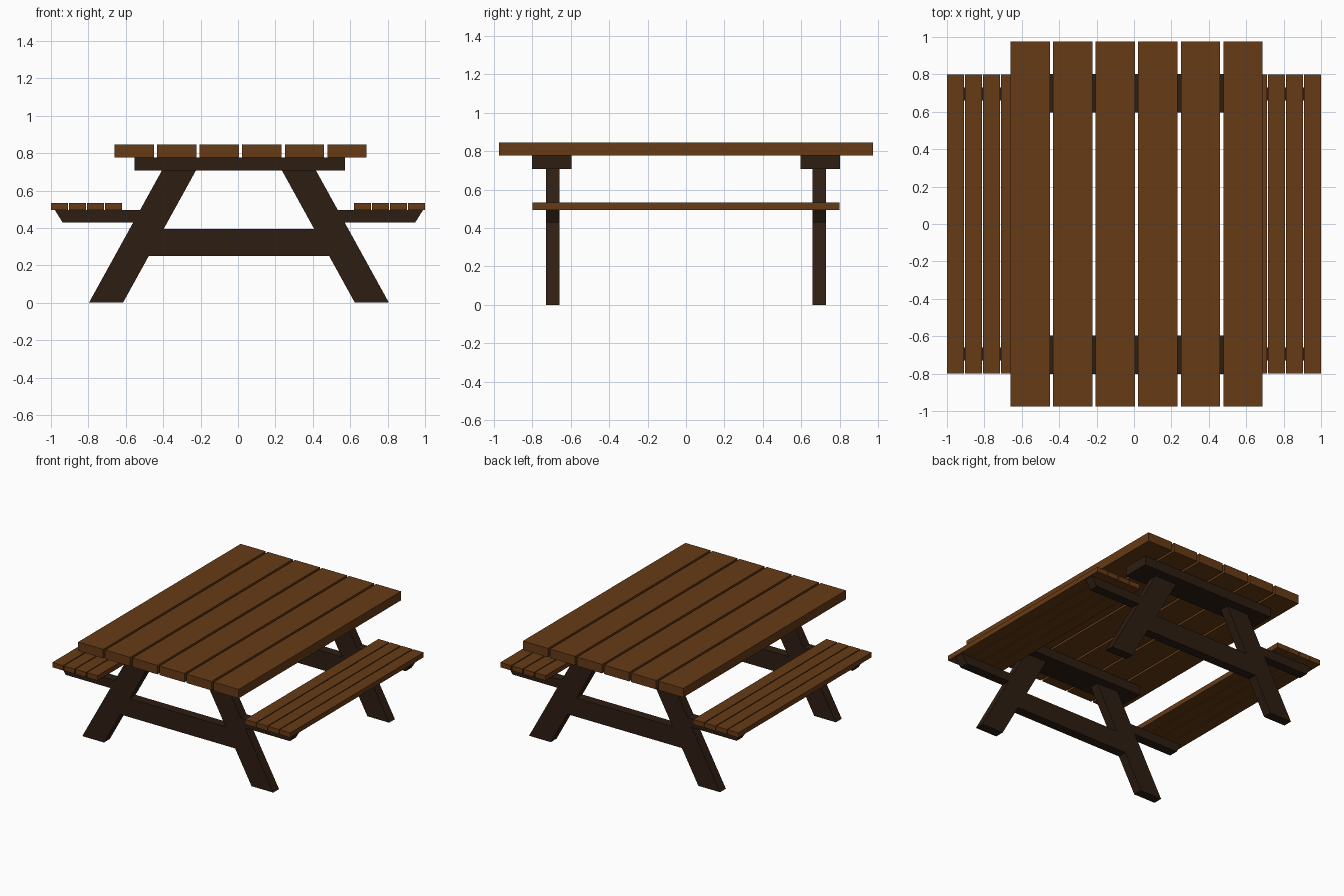
import bpy, bmesh

if "Cube" in bpy.data.objects:
    bpy.data.objects.remove(bpy.data.objects["Cube"])


def material(name, rgb):
    m = bpy.data.materials.new(name)
    m.diffuse_color = (*rgb, 1)
    m.use_nodes = True
    m.node_tree.nodes["Principled BSDF"].inputs["Base Color"].default_value = m.diffuse_color
    return m


plank_wood = material("plank_wood", (0.135, 0.043, 0.008))
frame_wood = material("frame_wood", (0.027, 0.013, 0.006))


def extrude(name, profile, y0, y1, mat):
    """Extrude an (x, z) profile from y0 to y1."""
    bm = bmesh.new()
    face = bm.faces.new([bm.verts.new((x, y0, z)) for x, z in profile])
    new = bmesh.ops.extrude_face_region(bm, geom=[face])["geom"]
    verts = [v for v in new if isinstance(v, bmesh.types.BMVert)]
    bmesh.ops.translate(bm, verts=verts, vec=(0, y1 - y0, 0))
    bmesh.ops.recalc_face_normals(bm, faces=bm.faces)
    mesh = bpy.data.meshes.new(name)
    bm.to_mesh(mesh)
    bm.free()
    mesh.materials.append(mat)
    obj = bpy.data.objects.new(name, mesh)
    bpy.context.collection.objects.link(obj)
    return obj


def rect(x0, x1, z0, z1):
    return [(x0, z0), (x1, z0), (x1, z1), (x0, z1)]


CX = 0.005                    # frame sits slightly off centre
LEG_TOP = 0.707
SLOPE = 0.39 / LEG_TOP


def outer(z):
    return 0.802 - SLOPE * z


def inner(z):
    return 0.62 - SLOPE * z


# Table top planks
for i in range(6):
    x = -0.66 + 0.2275 * i
    extrude(f"top_plank_{i + 1}", rect(x, x + 0.21, 0.777, 0.845), -0.975, 0.975, plank_wood)

# Bench planks
for side, start in (("left", -1.0), ("right", 0.62)):
    for i in range(4):
        x = start + 0.0967 * i
        extrude(f"{side}_seat_plank_{i + 1}", rect(x, x + 0.09, 0.495, 0.532), -0.8, 0.8, plank_wood)

# End frames
for end, s in (("front", -1), ("back", 1)):
    y0, y1 = s * 0.66, s * 0.73

    # Batten under the top
    extrude(f"{end}_batten", rect(-0.553, 0.572, LEG_TOP, 0.777), s * 0.597, s * 0.803, frame_wood)

    # Cross beam between the legs
    lo, hi = 0.25, 0.393
    extrude(f"{end}_cross_beam",
            [(CX - inner(lo), lo), (CX + inner(lo), lo), (CX + inner(hi), hi), (CX - inner(hi), hi)],
            y0, y1, frame_wood)

    for side, m in (("left", -1), ("right", 1)):
        # Slanted leg
        leg = [(inner(0), 0), (outer(0), 0), (outer(LEG_TOP), LEG_TOP), (inner(LEG_TOP), LEG_TOP)]
        extrude(f"{end}_{side}_leg", [(CX + m * x, z) for x, z in leg], y0, y1, frame_wood)

        # Seat bracket with angled tip
        lo2, hi2 = 0.428, 0.495
        bracket = [(outer(lo2), lo2), (0.942, lo2), (0.984, hi2), (outer(hi2), hi2)]
        extrude(f"{end}_{side}_seat_bracket", [(CX + m * x, z) for x, z in bracket], y0, y1, frame_wood)
